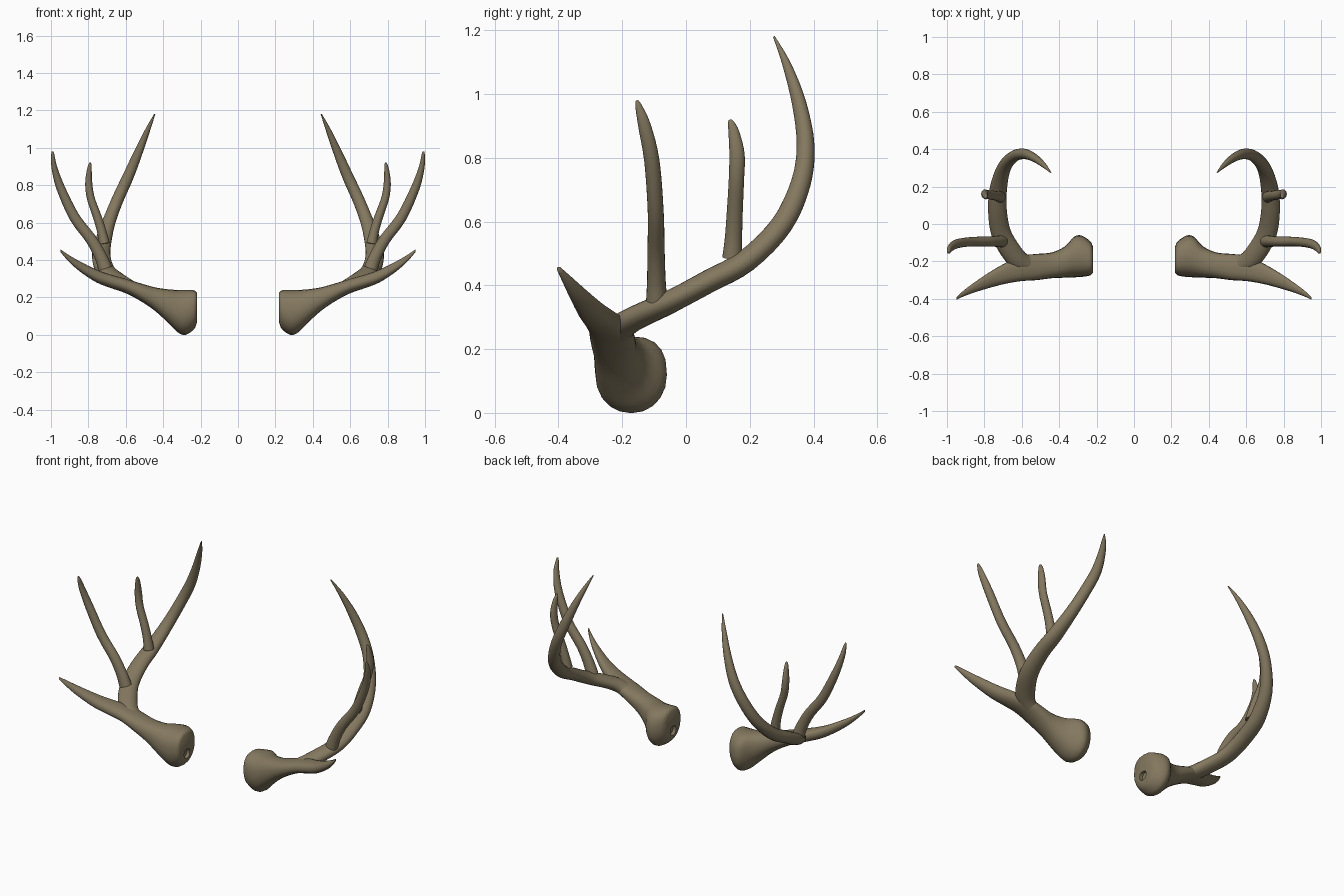
import bpy, bmesh, math
from mathutils import Vector

cube = bpy.data.objects.get("Cube")
if cube:
    bpy.data.objects.remove(cube, do_unlink=True)

SIDES = 20

antler = bpy.data.materials.new("antler_brown")
antler.use_nodes = True
COLOUR = (0.23, 0.188, 0.115, 1)
antler.diffuse_color = COLOUR
bsdf = antler.node_tree.nodes["Principled BSDF"]
bsdf.inputs["Base Color"].default_value = COLOUR
bsdf.inputs["Roughness"].default_value = 0.8


def smooth_rows(rows, steps=4):
    """Catmull-Rom through rows of numbers."""
    out = []
    for i in range(len(rows) - 1):
        a, b = rows[max(i - 1, 0)], rows[i]
        c, d = rows[i + 1], rows[min(i + 2, len(rows) - 1)]
        for s in range(steps):
            t = s / steps
            out.append(tuple(
                0.5 * (2 * q + (r - p) * t + (2 * p - 5 * q + 4 * r - w) * t ** 2
                       + (3 * q - p - 3 * r + w) * t ** 3)
                for p, q, r, w in zip(a, b, c, d)))
    return out + [rows[-1]]


def angles():
    return [math.tau * k / SIDES for k in range(SIDES)]


def box_ring(row):
    """Rounded section in a plane of constant x, filling given limits."""
    x, y0, y1, z0, z1 = row
    ring = []
    for a in angles():
        c, s = math.cos(a), math.sin(a)
        # the upper half is squarer than the lower half
        p = 0.8 if s > 0 else 0.95
        c = math.copysign(abs(c) ** p, c)
        s = math.copysign(abs(s) ** p, s)
        ring.append(Vector((x, (y0 + y1) / 2 + c * (y1 - y0) / 2,
                            (z0 + z1) / 2 + s * (z1 - z0) / 2)))
    return ring


def tube_rings(rows, ref):
    """Elliptical sections along a path; rows are x, y, z, width, depth."""
    rows = smooth_rows(rows)
    pts = [Vector(r[:3]) for r in rows]
    rings = []
    for i, (p, r) in enumerate(zip(pts, rows)):
        t = (pts[min(i + 1, len(pts) - 1)] - pts[max(i - 1, 0)]).normalized()
        side = t.cross(Vector(ref)).normalized()
        up = side.cross(t)
        rings.append([p + side * math.cos(a) * r[3] + up * math.sin(a) * r[4]
                      for a in angles()])
    return rings


def loft(name, rings, sign):
    bm = bmesh.new()
    loops = [[bm.verts.new((v.x * sign, v.y, v.z)) for v in ring] for ring in rings]
    for a, b in zip(loops, loops[1:]):
        for k in range(SIDES):
            n = (k + 1) % SIDES
            bm.faces.new((a[k], a[n], b[n], b[k]))
    bm.faces.new(loops[0])
    bm.faces.new(loops[-1])
    bmesh.ops.recalc_face_normals(bm, faces=bm.faces[:])
    mesh = bpy.data.meshes.new(name)
    bm.to_mesh(mesh)
    bm.free()
    mesh.materials.append(antler)
    obj = bpy.data.objects.new(name, mesh)
    bpy.context.collection.objects.link(obj)
    bpy.ops.object.select_all(action='DESELECT')
    obj.select_set(True)
    bpy.context.view_layer.objects.active = obj
    bpy.ops.object.shade_smooth_by_angle(angle=math.radians(45))


# Flared base running out into the brow tine: x, y limits, z limits
base_rows = [
    (.22, -.26, -.12, .065, .225),
    (.235, -.275, -.092, .03, .238),
    (.28, -.283, -.062, .0, .24),
    (.32, -.285, -.068, .012, .24),
    (.37, -.287, -.12, .06, .243),
    (.44, -.29, -.152, .125, .253),
    (.52, -.30, -.16, .18, .275),
    (.60, -.305, -.17, .222, .30),
    (.68, -.318, -.205, .25, .322),
    (.76, -.338, -.25, .282, .35),
    (.85, -.365, -.31, .342, .395),
    (.91, -.387, -.355, .397, .43),
    (.95, -.405, -.392, .444, .458),
]
# Small socket sunk into the inner end
socket = [(.24, -.215, -.16, .07, .125), (.22, -.215, -.16, .07, .125)]

# Main beam sweeping out, back, up and in
beam_rows = [
    (.52, -.225, .225, .04, .035),
    (.60, -.205, .268, .052, .038),
    (.655, -.15, .302, .055, .037),
    (.71, -.05, .348, .053, .036),
    (.73, .07, .412, .05, .036),
    (.725, .19, .478, .046, .036),
    (.695, .30, .59, .037, .034),
    (.645, .36, .72, .031, .032),
    (.59, .375, .84, .028, .030),
    (.535, .355, .97, .022, .024),
    (.485, .317, 1.09, .014, .014),
    (.445, .276, 1.18, .003, .003),
]
# Outer tine
outer_rows = [
    (.71, -.092, .355, .037, .033),
    (.735, -.093, .42, .033, .029),
    (.785, -.094, .51, .030, .027),
    (.875, -.095, .63, .028, .025),
    (.95, -.107, .79, .023, .024),
    (.983, -.13, .90, .015, .020),
    (.99, -.148, .96, .009, .011),
    (.992, -.154, .98, .004, .004),
]
# Short rear tine
rear_rows = [
    (.715, .145, .487, .029, .031),
    (.728, .149, .55, .025, .027),
    (.752, .153, .63, .023, .025),
    (.787, .158, .73, .021, .024),
    (.798, .160, .81, .019, .024),
    (.795, .150, .88, .013, .017),
    (.791, .141, .91, .008, .010),
    (.79, .138, .92, .003, .004),
]

parts = {
    "base_and_brow_tine": [box_ring(r) for r in socket + smooth_rows(base_rows)],
    "main_beam": tube_rings(beam_rows, (0, 0, 1)),
    "outer_tine": tube_rings(outer_rows, (0, 1, 0)),
    "rear_tine": tube_rings(rear_rows, (0, 1, 0)),
}
for label, sign in (("left", 1), ("right", -1)):
    for part, rings in parts.items():
        loft(f"{label}_{part}", rings, sign)
